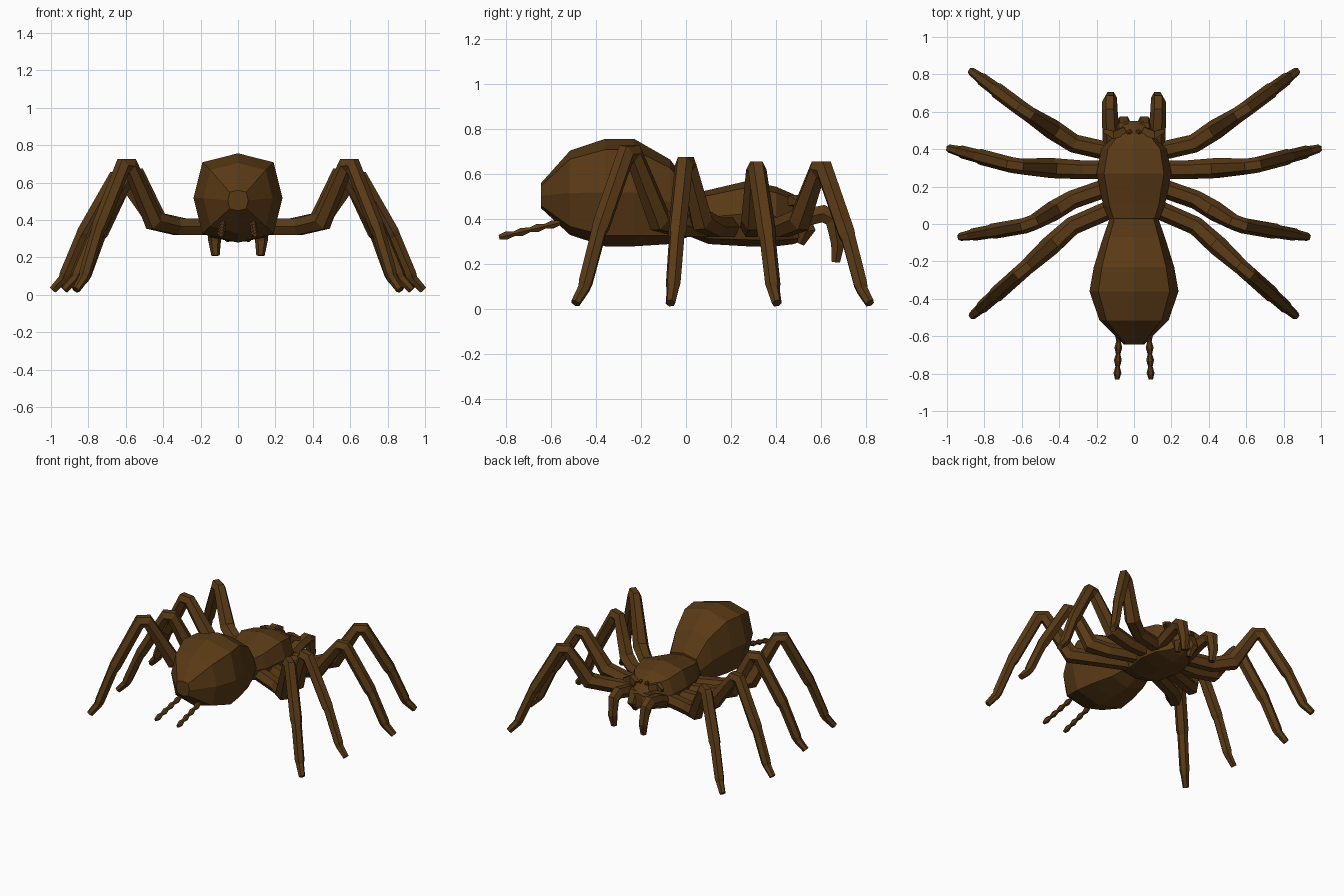
import bpy, bmesh, math
from mathutils import Vector

if "Cube" in bpy.data.objects:
    bpy.data.objects.remove(bpy.data.objects["Cube"])

brown = bpy.data.materials.new("brown")
brown.diffuse_color = (0.1, 0.042, 0.008, 1)
brown.use_nodes = True
brown.node_tree.nodes["Principled BSDF"].inputs["Base Color"].default_value = brown.diffuse_color


def loft(name, rings):
    """Flat-shaded skin over a list of equal-sized point rings, with capped ends."""
    bm = bmesh.new()
    vs = [[bm.verts.new(p) for p in r] for r in rings]
    n = len(vs[0])
    for a, b in zip(vs, vs[1:]):
        for i in range(n):
            j = (i + 1) % n
            bm.faces.new((a[i], a[j], b[j], b[i]))
    bm.faces.new(vs[0][::-1])
    bm.faces.new(vs[-1])
    bmesh.ops.recalc_face_normals(bm, faces=bm.faces)
    me = bpy.data.meshes.new(name)
    bm.to_mesh(me)
    bm.free()
    me.materials.append(brown)
    ob = bpy.data.objects.new(name, me)
    bpy.context.collection.objects.link(ob)
    return ob


def body(name, sections):
    """Octagonal body from (y, half width, bottom z, top z) sections."""
    rings = []
    for y, w, lo, hi in sections:
        mid, h = (lo + hi) / 2, (hi - lo) / 2
        ring = []
        for i in range(8):
            a = i * math.pi / 4
            k = 1.13 if i % 2 else 1.0   # squarer shoulders
            ring.append((w * k * math.sin(a), y, mid + h * k * math.cos(a)))
        rings.append(ring)
    return loft(name, rings)


def limb(name, path, sides=6):
    """Mitred tube through (point, radius) pairs."""
    pts = [Vector(p) for p, r in path]
    span = pts[-1] - pts[0]
    side = Vector((-span.y, span.x, 0)).normalized()
    rings = []
    for i, (p, (_, r)) in enumerate(zip(pts, path)):
        d0 = (p - pts[max(i - 1, 0)]).normalized()
        d1 = (pts[min(i + 1, len(pts) - 1)] - p).normalized()
        t = (d0 + d1).normalized()
        s = (side - t * side.dot(t)).normalized()
        u = t.cross(s)
        miter = 1 / max(t.dot(d1 if d1.length else d0), 0.75)
        angles = [2 * math.pi * (k + 0.5 * (sides == 4)) / sides for k in range(sides)]
        rings.append([p + s * r * math.cos(a) + u * r * miter * math.sin(a) for a in angles])
    return loft(name, rings)


def pair(name, path, sides=6):
    for m, label in ((1, "right"), (-1, "left")):
        limb(f"{name}_{label}", [((m * p[0], p[1], p[2]), r) for p, r in path], sides)


def leg(name, hip, base, knee, foot, knee_z):
    """Level hip, rising thigh, then a jointed shin stepping down to the foot."""
    hip, base, knee, foot = (Vector(v) for v in (hip, base, knee, foot))
    path = [((*hip, 0.365), 0.05), ((*base, 0.365), 0.05),
            ((*base.lerp(knee, 0.45), 0.395), 0.054)]
    out = (foot - knee).normalized() * 0.025
    back = (knee - base).normalized() * 0.025
    path += [((*(knee - back), knee_z), 0.042), ((*(knee + out), knee_z), 0.042)]
    for along, down, r in ((0.52, 0.48, 0.042), (0.56, 0.52, 0.036), (0.8, 0.86, 0.034),
                           (0.83, 0.9, 0.028), (0.985, 1, 0.022)):
        z = knee_z + (0.027 - knee_z) * down
        path.append(((*knee.lerp(foot, along), z), r))
    pair(name, path)


# abdomen and head-thorax
body("abdomen", [(-0.645, 0.055, 0.45, 0.56), (-0.515, 0.185, 0.33, 0.705),
                 (-0.36, 0.238, 0.28, 0.757), (-0.23, 0.215, 0.28, 0.757),
                 (-0.07, 0.165, 0.29, 0.665), (0.03, 0.13, 0.33, 0.53)])
body("thorax", [(0.0, 0.125, 0.33, 0.51), (0.10, 0.165, 0.29, 0.53),
                (0.27, 0.20, 0.28, 0.57), (0.40, 0.175, 0.28, 0.545),
                (0.48, 0.10, 0.29, 0.51), (0.55, 0.06, 0.32, 0.43)])

# four pairs of legs
leg("rear_leg", (0.10, 0.09), (0.33, -0.01), (0.595, -0.25), (0.87, -0.495), 0.69)
leg("rear_middle_leg", (0.10, 0.21), (0.33, 0.13), (0.56, -0.005), (0.935, -0.07), 0.64)
leg("front_middle_leg", (0.10, 0.29), (0.28, 0.29), (0.635, 0.31), (0.995, 0.405), 0.62)
leg("front_leg", (0.10, 0.38), (0.32, 0.43), (0.58, 0.60), (0.875, 0.82), 0.62)

# feelers reaching forward and down beside the mouth
pair("feeler", [((0.12, 0.40, 0.36), 0.045), ((0.125, 0.52, 0.405), 0.045),
                ((0.13, 0.61, 0.425), 0.042), ((0.13, 0.655, 0.40), 0.04),
                ((0.125, 0.675, 0.29), 0.034), ((0.12, 0.665, 0.21), 0.022)])

# jaws, brow ridges and eyes
pair("jaw", [((0.05, 0.42, 0.42), 0.05), ((0.055, 0.51, 0.40), 0.05),
             ((0.055, 0.535, 0.35), 0.042), ((0.05, 0.51, 0.29), 0.018)])
pair("brow", [((0.05, 0.50, 0.47), 0.028), ((0.11, 0.475, 0.485), 0.03),
              ((0.16, 0.50, 0.475), 0.014)], 4)
for label, x in (("left", -0.025), ("right", 0.025)):
    bpy.ops.mesh.primitive_ico_sphere_add(subdivisions=1, radius=0.018, location=(x, 0.49, 0.49))
    eye = bpy.context.object
    eye.name = f"eye_{label}"
    eye.data.materials.append(brown)

# spinnerets: beads alternating with thin necks
start, tip = Vector((0.08, -0.56, 0.385)), Vector((0.09, -0.83, 0.32))
pair("spinneret", [(start.lerp(tip, i / 8), 0.012 if i % 2 == 0 else 0.021)
                   for i in range(9)])
